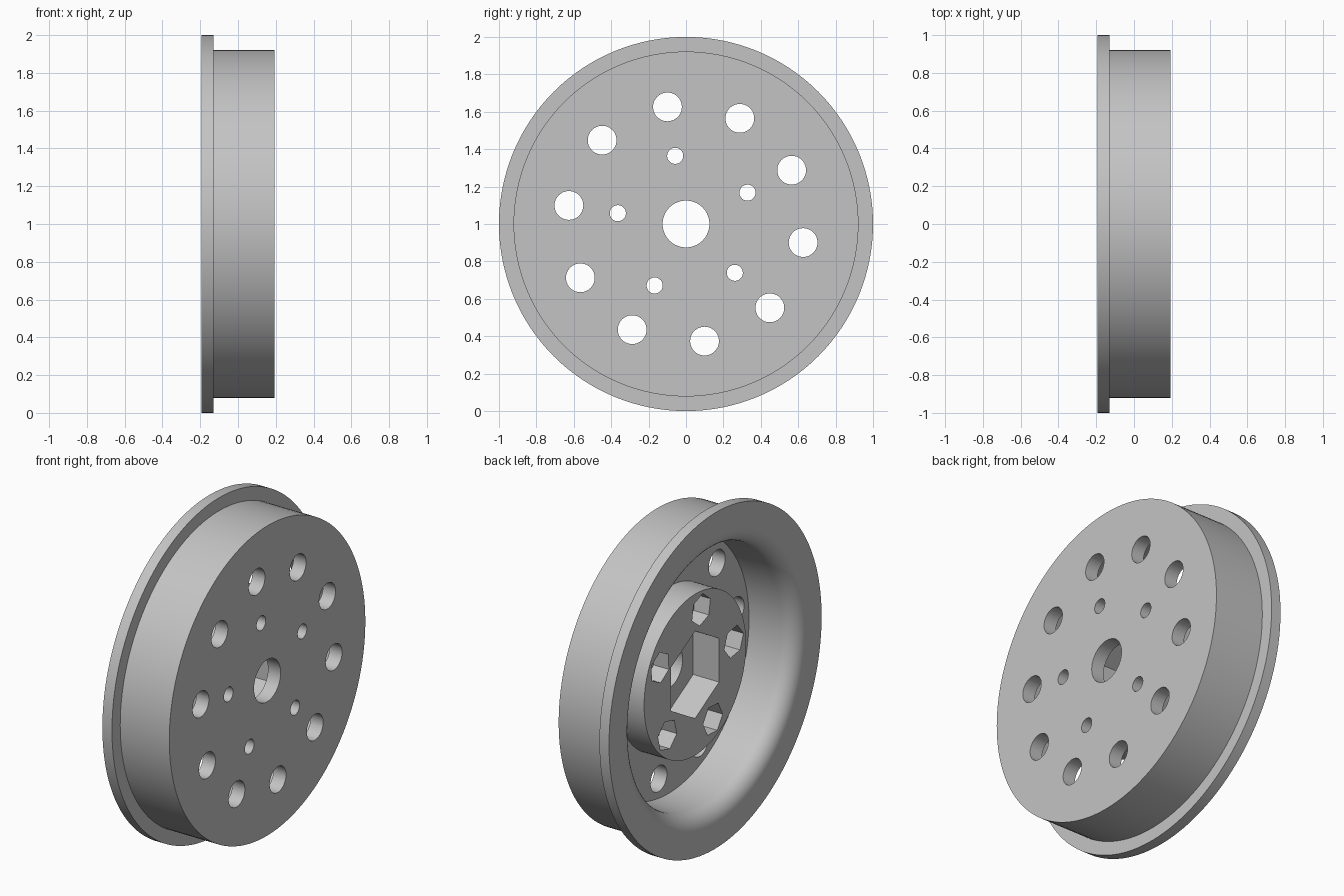
import bpy, bmesh, math
from mathutils import Matrix, Vector

cube = bpy.data.objects.get("Cube")
if cube:
    bpy.data.objects.remove(cube, do_unlink=True)

HALF = 0.193      # half the wheel width
WEB = 0.11        # inner face of the web
HUB = -0.06       # open face of the hub
CENTRE = Vector((0, 0, 1))

grey = bpy.data.materials.new("plain_grey")
grey.use_nodes = True
grey.diffuse_color = (0.55, 0.55, 0.55, 1)
grey.node_tree.nodes["Principled BSDF"].inputs["Base Color"].default_value = grey.diffuse_color


def make_object(name, bm):
    bmesh.ops.recalc_face_normals(bm, faces=bm.faces)
    mesh = bpy.data.meshes.new(name)
    bm.to_mesh(mesh)
    bm.free()
    mesh.materials.append(grey)
    obj = bpy.data.objects.new(name, mesh)
    bpy.context.collection.objects.link(obj)
    return obj


def lathe(name, profile, steps):
    """Turn a closed (x, radius) profile about the axle."""
    bm = bmesh.new()
    verts = [bm.verts.new((x, 0, 1 + r)) for x, r in profile]
    edges = [bm.edges.new((v, verts[i - 1])) for i, v in enumerate(verts)]
    bmesh.ops.spin(bm, geom=verts + edges, cent=CENTRE, axis=(1, 0, 0),
                   angle=math.tau, steps=steps, use_merge=True)
    bmesh.ops.remove_doubles(bm, verts=bm.verts, dist=1e-5)
    return make_object(name, bm)


def add_prism(bm, sides, radius, x0, x1, ring=0.0, angle=90.0):
    """Prism along x on a bolt circle, one corner pointing outward."""
    a = math.radians(angle)
    loops = []
    for x in (x0, x1):
        loop = []
        for i in range(sides):
            b = a + math.tau * i / sides
            loop.append(bm.verts.new((x, ring * math.cos(a) + radius * math.cos(b),
                                      1 + ring * math.sin(a) + radius * math.sin(b))))
        bm.faces.new(loop)
        loops.append(loop)
    for i in range(sides):
        bm.faces.new((loops[0][i - 1], loops[0][i], loops[1][i], loops[1][i - 1]))


def cut(target, name, bm):
    cutter = make_object(name, bm)
    cutter.hide_render = True
    mod = target.modifiers.new(name, 'BOOLEAN')
    mod.operation = 'DIFFERENCE'
    mod.solver = 'EXACT'
    mod.object = cutter
    bpy.context.view_layer.objects.active = target
    bpy.ops.object.modifier_apply(modifier=name)
    bpy.data.objects.remove(cutter, do_unlink=True)


# Wheel: tread, flange, rounded rim mouth, web and hub in one turned profile
fillet = 0.1
mouth = [(-HALF + fillet * (1 - math.cos(t)), 0.86 - fillet * math.sin(t))
         for t in (math.pi / 2 * i / 10 for i in range(11))]
profile = [(HALF, 0.125), (HALF, 0.922), (-0.13, 0.922), (-0.13, 1), (-HALF, 1)]
profile += mouth
profile += [(WEB, 0.75), (WEB, 0.48), (HUB, 0.48), (HUB, 0.125)]
wheel = lathe("flanged_wheel", profile, 128)

# Ten lightening holes and five bolt holes through the web
bm = bmesh.new()
for i in range(10):
    add_prism(bm, 40, 0.077, WEB - 0.1, HALF + 0.1, 0.634, 99 + 36 * i)
for i in range(5):
    add_prism(bm, 32, 0.043, HUB - 0.1, HALF + 0.1, 0.369, 99 + 72 * i)
cut(wheel, "round_holes", bm)

# Central hexagonal socket and five nut pockets in the hub face
bm = bmesh.new()
add_prism(bm, 6, 0.26, HUB - 0.1, WEB)
for i in range(5):
    add_prism(bm, 6, 0.092, HUB - 0.1, HUB + 0.1, 0.369, 99 + 72 * i)
cut(wheel, "hex_pockets", bm)

# Smooth round surfaces, crisp edges
bpy.ops.object.select_all(action='DESELECT')
wheel.select_set(True)
bpy.context.view_layer.objects.active = wheel
bpy.ops.object.shade_smooth_by_angle(angle=math.radians(30))
